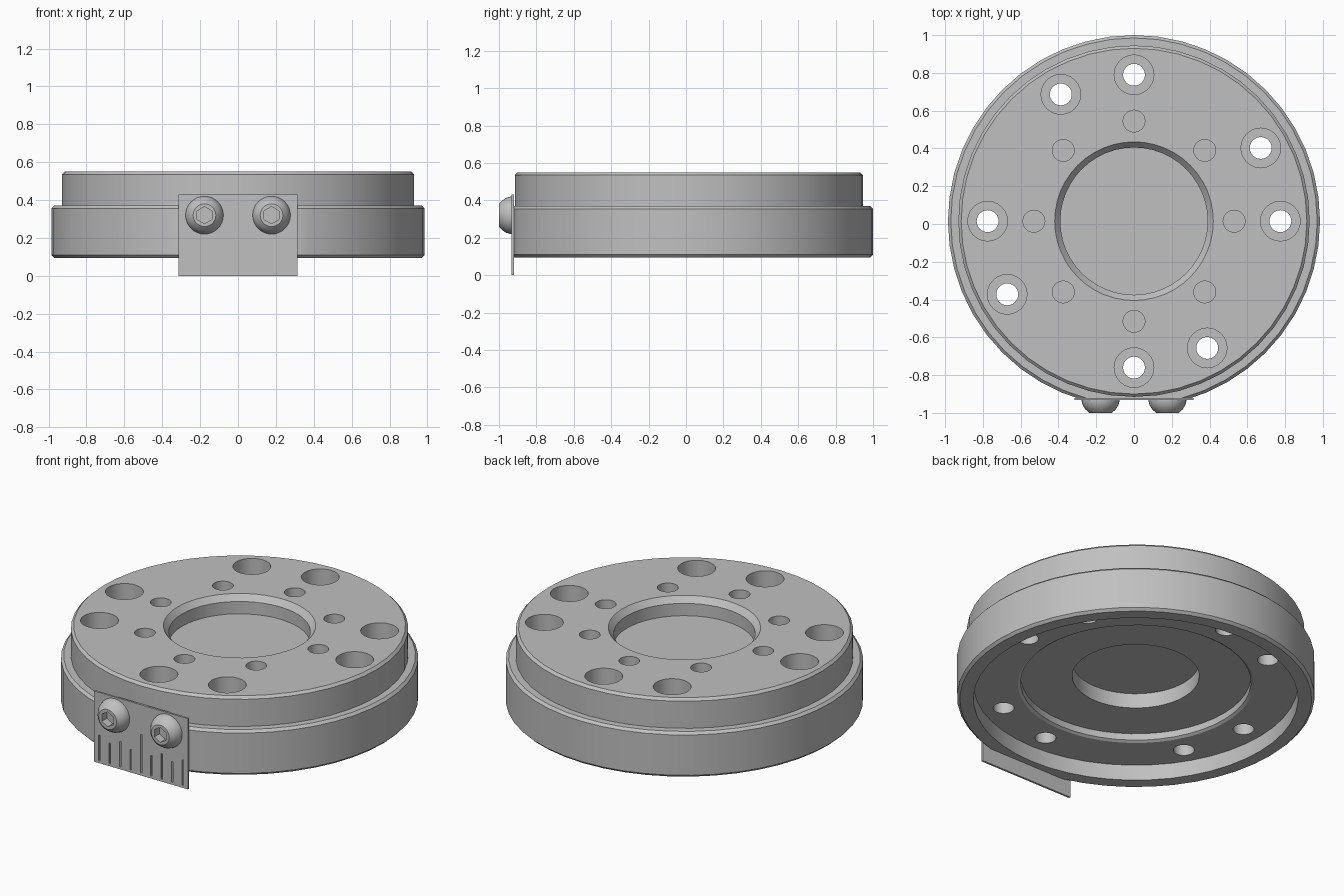
import bpy, bmesh, math
from mathutils import Matrix, Vector

if "Cube" in bpy.data.objects:
    bpy.data.objects.remove(bpy.data.objects["Cube"])

CY = 0.015            # centre of the disc along y
FLAT_Y = -0.92        # flat cut on the front of the rim
PLATE_Y = -0.932      # front face of the scale plate

steel = bpy.data.materials.new("steel_grey")
steel.use_nodes = True
grey = (0.527, 0.527, 0.527, 1)
steel.diffuse_color = grey
steel.node_tree.nodes["Principled BSDF"].inputs["Base Color"].default_value = grey


def make(name, bm):
    bmesh.ops.recalc_face_normals(bm, faces=bm.faces)
    mesh = bpy.data.meshes.new(name)
    bm.to_mesh(mesh)
    bm.free()
    mesh.materials.append(steel)
    obj = bpy.data.objects.new(name, mesh)
    bpy.context.collection.objects.link(obj)
    return obj


def lathe(name, profile, steps, matrix):
    """Revolve (radius, height) points about z, then place the result."""
    bm = bmesh.new()
    verts = [bm.verts.new((0, r, z)) for r, z in profile]
    edges = [bm.edges.new(pair) for pair in zip(verts, verts[1:])]
    bmesh.ops.spin(bm, geom=verts + edges, axis=(0, 0, 1), cent=(0, 0, 0),
                   angle=math.tau, steps=steps, use_duplicate=False)
    bmesh.ops.remove_doubles(bm, verts=bm.verts, dist=0.0001)
    bm.transform(matrix)
    return make(name, bm)


def add_cylinder(bm, radius, x, y, z0, z1, sides=24):
    bmesh.ops.create_cone(bm, cap_ends=True, segments=sides, radius1=radius,
                          radius2=radius, depth=z1 - z0,
                          matrix=Matrix.Translation((x, y, (z0 + z1) / 2)))


def add_box(bm, low, high):
    low, high = Vector(low), Vector(high)
    bmesh.ops.create_cube(bm, size=1, matrix=Matrix.Translation((low + high) / 2)
                          @ Matrix.Diagonal((high - low).to_4d()))


def cut(obj, bm):
    """Subtract the shapes in bm from obj."""
    cutter = make("cutter", bm)
    cutter.hide_render = True
    mod = obj.modifiers.new("cut", 'BOOLEAN')
    mod.operation = 'DIFFERENCE'
    mod.solver = 'EXACT'
    mod.object = cutter
    bpy.context.view_layer.objects.active = obj
    bpy.ops.object.modifier_apply(modifier=mod.name)
    bpy.data.objects.remove(cutter)


def smooth(obj):
    bpy.ops.object.select_all(action='DESELECT')
    obj.select_set(True)
    bpy.context.view_layer.objects.active = obj
    bpy.ops.object.shade_smooth_by_angle(angle=math.radians(25))


# Stepped flange with a blind bore on top and stepped recesses underneath
flange = lathe("flange_body", [
    (0, .44), (.39, .44), (.39, .515), (.42, .55), (.915, .55), (.93, .535),
    (.93, .37), (.97, .37), (.985, .355), (.985, .11), (.97, .095),
    (.895, .095), (.895, .19), (.65, .19), (.635, .2), (.635, .24),
    (.35, .24), (.35, .33), (0, .33)], 48, Matrix.Translation((0, CY, 0)))

# Flat on the front of the rim
bm = bmesh.new()
add_box(bm, (-.6, -1.2, -.1), (.6, FLAT_Y, .8))
cut(flange, bm)

# Counterbored mounting holes in four pairs
bores, through = bmesh.new(), bmesh.new()
for quarter in range(4):
    for offset in (0, 30):
        a = math.radians(90 * quarter + offset)
        x, y = .775 * math.cos(a), CY + .775 * math.sin(a)
        add_cylinder(bores, .105, x, y, .33, .7)
        add_cylinder(through, .058, x, y, .1, .5)

# Ring of eight blind holes
for i in range(8):
    a = math.tau * i / 8
    add_cylinder(bores, .058, .53 * math.cos(a), CY + .53 * math.sin(a), .33, .7)
cut(flange, bores)
cut(flange, through)
smooth(flange)

# Thin scale plate with engraved graduations
bm = bmesh.new()
add_box(bm, (-.315, PLATE_Y, 0), (.315, FLAT_Y, .43))
plate = make("scale_plate", bm)
bm = bmesh.new()
for i in range(-4, 5):
    height = .25 if i == 0 else (.17 if i % 2 == 0 else .14)
    x = i * .07
    add_box(bm, (x - .005, PLATE_Y - .02, .015), (x + .005, PLATE_Y + .007, height))
cut(plate, bm)

# Button-head screws with hexagonal sockets
for side, x in (("right", -.177), ("left", .177)):
    place = Matrix.Translation((x, PLATE_Y, .32)) @ Matrix.Rotation(math.pi / 2, 4, 'X')
    screw = lathe(side + "_screw", [
        (0, 0), (.1, 0), (.1, .006), (.094, .028), (.08, .05), (.06, .068),
        (0, .068)], 32, place)
    bm = bmesh.new()
    add_cylinder(bm, .045, 0, 0, .02, .1, 6)
    bm.transform(place)
    cut(screw, bm)
    smooth(screw)
